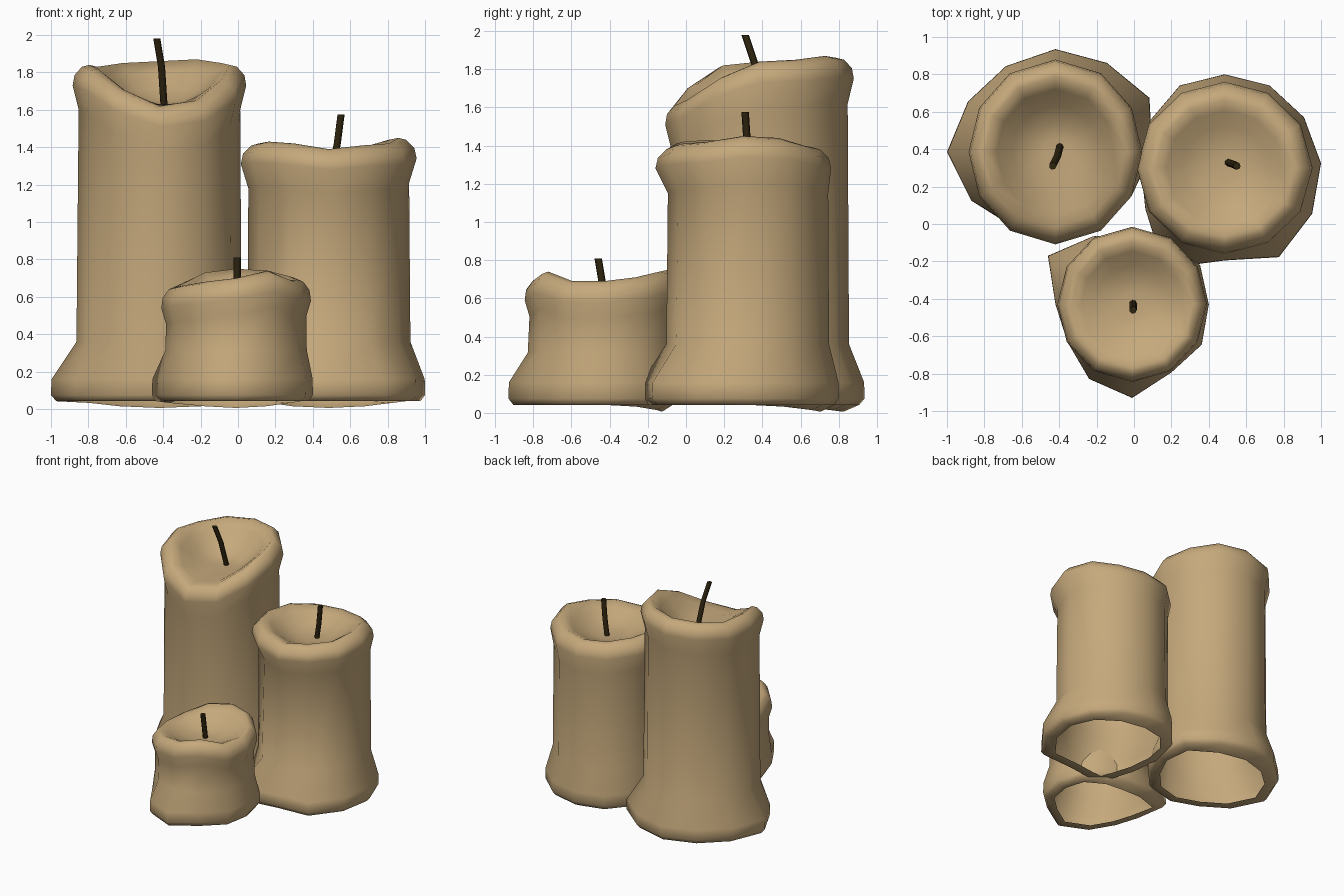
import bpy, math

if "Cube" in bpy.data.objects:
    bpy.data.objects.remove(bpy.data.objects["Cube"])

def material(name, rgb):
    m = bpy.data.materials.new(name)
    m.diffuse_color = (*rgb, 1)
    m.use_nodes = True
    m.node_tree.nodes["Principled BSDF"].inputs["Base Color"].default_value = m.diffuse_color
    return m

WAX = material("tan_wax", (0.56, 0.395, 0.2))
CHAR = material("charred_wick", (0.028, 0.018, 0.005))
N = 12

def loft(name, rings, mat, cap_start, cap_end):
    """Skin a stack of equal rings; optionally close either end with a fan or face."""
    n = len(rings[0])
    verts = [v for r in rings for v in r]
    faces = []
    for k in range(len(rings) - 1):
        for i in range(n):
            j = (i + 1) % n
            faces.append((k*n + i, k*n + j, (k+1)*n + j, (k+1)*n + i))
    if cap_start:
        faces.append(tuple(reversed(range(n))))
    if cap_end:
        last = (len(rings) - 1) * n
        c = len(verts)
        verts.append(tuple(sum(v[a] for v in rings[-1]) / n for a in range(3)))
        faces += [(last + i, last + (i + 1) % n, c) for i in range(n)]
    me = bpy.data.meshes.new(name)
    me.from_pydata(verts, [], faces)
    me.materials.append(mat)
    ob = bpy.data.objects.new(name, me)
    bpy.context.collection.objects.link(ob)
    return ob

def candle(name, cx, cy, rx, ry, base, crest, lip, floor, top_dy=0.0):
    """Open-bottomed wax shell: melted foot, straight body, rolled rim, sunken pool."""
    def ring(fn, dy=0.0):
        out = []
        for i in range(N):
            a = 2 * math.pi * i / N
            body = rx * ry / math.hypot(ry * math.cos(a), rx * math.sin(a))
            r, z = fn(a, body, base[i], crest[i])
            out.append((cx + r * math.cos(a), cy + dy + r * math.sin(a), z))
        return out
    def inner(f, t):  # radius fraction, depth fraction from rim to pool floor
        return lambda a, r, b, c: (r * f, c + (floor - c) * t)
    top = sum(crest) / N
    foot = min(0.36, 0.45 * top)
    neck = 0.15 + 0.09 * min(top / 1.4, 1)
    lower = (
        lambda a, r, b, c: (b * 0.80, 0.042 - 0.036 * max(0, math.sin(a)) ** 2),
        lambda a, r, b, c: (b * 0.95, 0.042),
        lambda a, r, b, c: (b, 0.075),
        lambda a, r, b, c: (b * 0.98 + r * 0.02, 0.16),
        lambda a, r, b, c: (r + (b - r) * 0.08, foot),
        lambda a, r, b, c: (r, c - neck))
    upper = (
        lambda a, r, b, c: (r + lip, c - 0.11),
        lambda a, r, b, c: (r + lip * 0.7, c - 0.055),
        lambda a, r, b, c: (r * 0.96, c - 0.01),
        lambda a, r, b, c: (r * 0.87, c),
        inner(0.73, 0.26), inner(0.54, 0.65), inner(0.34, 0.92), inner(0.16, 1.0))
    rings = [ring(f) for f in lower] + [ring(f, top_dy) for f in upper]
    ob = loft(name, rings, WAX, False, True)
    ob.data.polygons.foreach_set("use_smooth", [True] * len(ob.data.polygons))

def wick(name, pts, r=0.02, n=7):
    """Thin bent wick through three points."""
    rings = [[(x + r * math.cos(2 * math.pi * i / n), y + r * math.sin(2 * math.pi * i / n), z)
              for i in range(n)] for x, y, z in pts]
    ob = loft(name, rings, CHAR, True, True)
    bpy.context.view_layer.objects.active = ob
    ob.select_set(True)
    bpy.ops.object.shade_smooth_by_angle(angle=math.radians(55))
    ob.select_set(False)

# Foot radius and rim height are given every 30 degrees, from +x towards the back
candle("tall_candle", -0.42, 0.385, 0.432, 0.462,
       [.52, .58, .55, .55, .53, .54, .58, .52, .46, .48, .48, .47],
       [1.84, 1.85, 1.87, 1.86, 1.85, 1.83, 1.84, 1.82, 1.71, 1.62, 1.65, 1.76],
       0.032, 1.63)
candle("medium_candle", 0.485, 0.325, 0.43, 0.42,
       [.515, .49, .48, .475, .48, .46, .45, .49, .65, .52, .58, .54],
       [1.45, 1.44, 1.40, 1.39, 1.40, 1.42, 1.42, 1.43, 1.42, 1.39, 1.41, 1.42],
       0.04, 1.29, -0.025)
candle("short_candle", -0.01, -0.43, 0.375, 0.39,
       [.41, .42, .40, .38, .42, .52, .41, .40, .46, .50, .42, .43],
       [.69, .71, .74, .75, .73, .67, .65, .66, .68, .70, .74, .69],
       0.025, 0.60)

# Wicks
wick("tall_wick", [(-.395, .42, 1.60), (-.41, .36, 1.83), (-.435, .31, 1.98)])
wick("medium_wick", [(.50, .33, 1.26), (.53, .32, 1.42), (.55, .31, 1.575)])
wick("short_wick", [(-.005, -.42, .56), (-.005, -.44, .69), (-.005, -.46, .81)])
